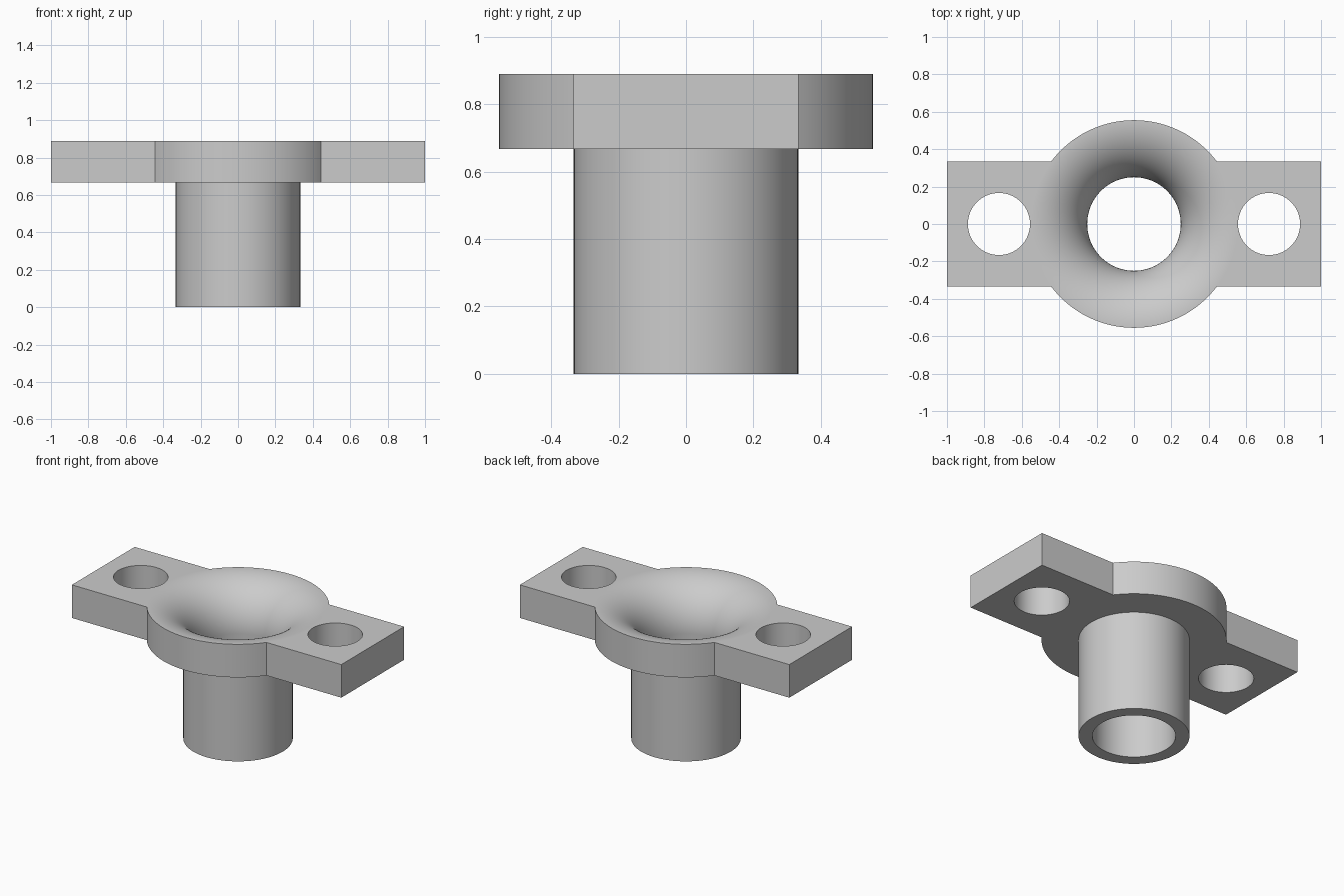
import bpy, bmesh, math

if "Cube" in bpy.data.objects:
    bpy.data.objects.remove(bpy.data.objects["Cube"], do_unlink=True)

HEIGHT, PLATE_Z = 0.889, 0.667
RIM, TUBE, BORE = 0.555, 0.333, 0.25
SEGMENTS = 96

grey = bpy.data.materials.new("plain grey")
grey.use_nodes = True
colour = (0.6, 0.6, 0.6, 1)
grey.diffuse_color = colour
grey.node_tree.nodes["Principled BSDF"].inputs["Base Color"].default_value = colour


def prism(name, outline, z0, z1):
    """Extrude a flat outline between two heights."""
    bm = bmesh.new()
    face = bm.faces.new([bm.verts.new((x, y, z0)) for x, y in outline])
    top = bmesh.ops.extrude_face_region(bm, geom=[face])["geom"]
    verts = [v for v in top if isinstance(v, bmesh.types.BMVert)]
    bmesh.ops.translate(bm, verts=verts, vec=(0, 0, z1 - z0))
    return finish(name, bm)


def lathe(name, profile):
    """Spin a radius/height profile, which starts and ends on the axis."""
    bm = bmesh.new()
    verts = [bm.verts.new((r, 0, z)) for r, z in profile]
    edges = [bm.edges.new(pair) for pair in zip(verts, verts[1:])]
    bmesh.ops.spin(bm, geom=verts + edges, cent=(0, 0, 0), axis=(0, 0, 1),
                   angle=math.tau, steps=SEGMENTS)
    bmesh.ops.remove_doubles(bm, verts=bm.verts, dist=1e-5)
    return finish(name, bm)


def finish(name, bm):
    bmesh.ops.recalc_face_normals(bm, faces=bm.faces)
    mesh = bpy.data.meshes.new(name)
    bm.to_mesh(mesh)
    bm.free()
    mesh.materials.append(grey)
    obj = bpy.data.objects.new(name, mesh)
    bpy.context.collection.objects.link(obj)
    return obj


def circle(radius, cx=0, steps=SEGMENTS):
    return [(cx + radius * math.cos(math.tau * i / steps),
             radius * math.sin(math.tau * i / steps)) for i in range(steps)]


def combine(target, tool, operation):
    mod = target.modifiers.new(operation.lower(), "BOOLEAN")
    mod.operation, mod.solver, mod.object = operation, "EXACT", tool
    bpy.context.view_layer.objects.active = target
    bpy.ops.object.modifier_apply(modifier=mod.name)
    bpy.data.objects.remove(tool, do_unlink=True)


# Flange outline: round centre with two straight arms
corner = math.asin(TUBE / RIM)
arc = [corner + (math.pi - 2 * corner) * i / 40 for i in range(41)]
half = [(RIM * math.cos(a), RIM * math.sin(a)) for a in arc]
outline = [(1, -TUBE), (1, TUBE)] + half + [(-1, TUBE), (-1, -TUBE)]
outline += [(-x, -y) for x, y in half]
body = prism("flanged_sleeve", outline, PLATE_Z, HEIGHT)

# Sleeve below the flange
combine(body, prism("sleeve", circle(TUBE), 0, PLATE_Z + 0.05), "UNION")

# Bore with a flared, quarter-round mouth
flare = RIM - 0.001 - BORE
mouth = [(BORE + flare * (1 - math.cos(a)), HEIGHT - flare * (1 - math.sin(a)))
         for a in (math.pi / 2 * i / 24 for i in range(25))]
profile = [(0, -0.1), (BORE, -0.1)] + mouth
profile += [(RIM - 0.001, HEIGHT + 0.1), (0, HEIGHT + 0.1)]
combine(body, lathe("bore_cutter", profile), "DIFFERENCE")

# Bolt holes in both arms
for side in (-1, 1):
    hole = prism("bolt_hole_cutter", circle(0.166, side * 0.722, 64), 0.5, 1)
    combine(body, hole, "DIFFERENCE")

# Smooth round walls, flat plate faces
bpy.ops.object.select_all(action="DESELECT")
body.select_set(True)
bpy.context.view_layer.objects.active = body
bpy.ops.object.shade_smooth_by_angle(angle=math.radians(30))
weighted = body.modifiers.new("flat plate normals", "WEIGHTED_NORMAL")
weighted.keep_sharp = True
